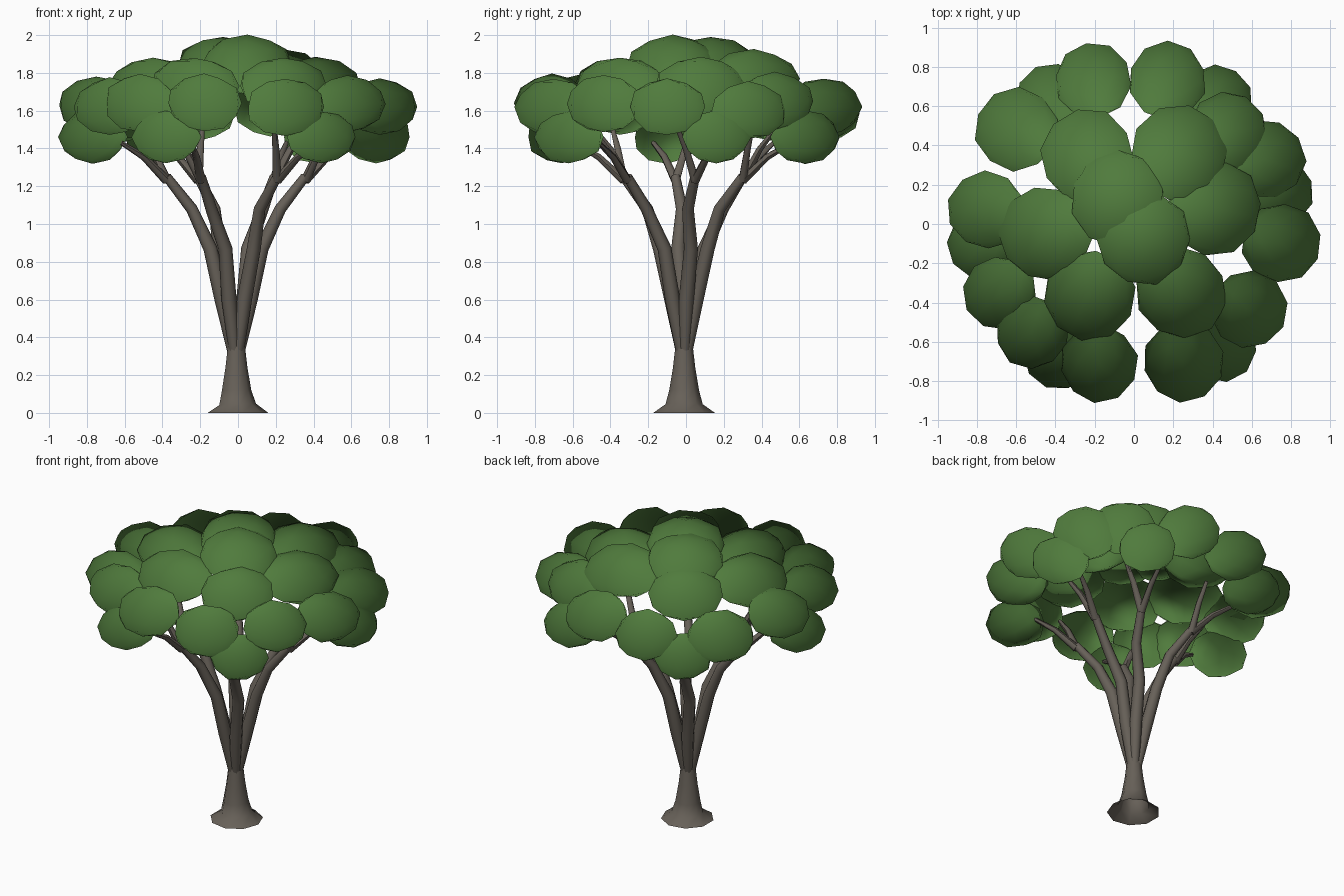
import bpy, bmesh, math, random
from mathutils import Vector, Matrix

if "Cube" in bpy.data.objects:
    bpy.data.objects.remove(bpy.data.objects["Cube"])

random.seed(4)


def material(name, rgb):
    m = bpy.data.materials.new(name)
    m.diffuse_color = (*rgb, 1)
    m.use_nodes = True
    m.node_tree.nodes["Principled BSDF"].inputs["Base Color"].default_value = m.diffuse_color
    return m


leaf = material("leaf green", (0.08, 0.198, 0.046))
bark = material("bark grey brown", (0.135, 0.118, 0.098))


def finish(bm, name, mat):
    me = bpy.data.meshes.new(name)
    bm.to_mesh(me)
    bm.free()
    me.materials.append(mat)
    ob = bpy.data.objects.new(name, me)
    bpy.context.collection.objects.link(ob)
    bpy.ops.object.select_all(action='DESELECT')
    ob.select_set(True)
    bpy.context.view_layer.objects.active = ob
    bpy.ops.object.shade_smooth_by_angle(angle=math.radians(60))
    return ob


def tube(bm, points, radii, sides=8, base=True):
    """Skin a path with rings that follow its direction."""
    pts = [Vector(p) for p in points]
    rings = []
    for i, (p, r) in enumerate(zip(pts, radii)):
        d = pts[min(i + 1, len(pts) - 1)] - pts[max(i - 1, 0)]
        q = Vector((0, 0, 1)).rotation_difference(d)
        rings.append([bm.verts.new(p + q @ Vector((r * math.cos(a), r * math.sin(a), 0)))
                      for a in (math.tau * k / sides for k in range(sides))])
    for a, b in zip(rings, rings[1:]):
        for k in range(sides):
            j = (k + 1) % sides
            bm.faces.new((a[k], a[j], b[j], b[k]))
    if base:
        bm.faces.new(rings[0][::-1])
    bm.faces.new(rings[-1])


def polar(r, deg, z):
    a = math.radians(deg)
    return Vector((r * math.cos(a) - 0.01, r * math.sin(a) - 0.01, z))


# Flared trunk, hollow underneath
bm = bmesh.new()
tube(bm, [(-0.005, -0.01, 0), (-0.005, -0.01, 0.045), (-0.01, -0.01, 0.12),
          (-0.01, -0.01, 0.24), (-0.01, -0.01, 0.36)],
     (0.166, 0.1, 0.08, 0.06, 0.046), 9, base=False)
finish(bm, "trunk", bark)

# Six stems, each forking into two twigs that reach the foliage
for n, ang in enumerate((9, 57, 123, 187, 240, 306)):
    bm = bmesh.new()
    path = [polar(r, ang + w, z) for r, w, z in (
        (0.018, 0, 0.33), (0.075, 0, 0.6), (0.14, 6, 0.87), (0.235, -4, 1.08), (0.37, 0, 1.25))]
    tube(bm, path, (0.03, 0.04, 0.037, 0.031, 0.025))
    for turn, r, z in ((8, 0.63, 1.43), (-13, 0.52, 1.51)):
        end = polar(r, ang + turn, z)
        mid = path[-1].lerp(end, 0.5) + Vector((0, 0, 0.015))
        tube(bm, [path[-1] - Vector((0, 0, 0.02)), mid, end], (0.025, 0.019, 0.012), 6)
    finish(bm, f"stem_{n + 1}", bark)

# Foliage tiers: (height, half height, clumps as x, y, radius, height shift)
tiers = {
    "crown": (1.84, 0.155, [(-0.08, 0.13, 0.24, -0.005), (0.05, -0.07, 0.24, 0)]),
    "upper": (1.73, 0.15, [(-0.24, 0.35, 0.235, 0), (0.23, 0.36, 0.24, 0.04),
                           (0.41, 0.08, 0.24, 0), (0.24, -0.35, 0.23, 0),
                           (-0.23, -0.36, 0.23, 0), (-0.45, -0.05, 0.235, 0)]),
    "outer": (1.63, 0.15, [(-0.21, 0.73, 0.19, -0.04), (0.17, 0.73, 0.195, -0.01),
                           (-0.6, 0.48, 0.21, -0.04), (-0.75, 0.07, 0.195, 0),
                           (-0.68, -0.35, 0.185, -0.01), (-0.52, -0.55, 0.185, 0.01),
                           (-0.18, -0.71, 0.195, 0.01), (0.25, -0.7, 0.205, -0.01),
                           (0.58, -0.435, 0.195, 0.005), (0.75, -0.1, 0.2, -0.01),
                           (0.67, 0.33, 0.2, -0.03), (0.48, 0.47, 0.2, 0.02)]),
    "lower": (1.46, 0.138, [(-0.42, 0.63, 0.18, 0), (0.42, 0.63, 0.18, 0),
                            (0.73, 0.16, 0.18, 0), (-0.77, -0.1, 0.18, 0),
                            (0.44, -0.62, 0.18, 0), (-0.38, -0.66, 0.18, 0)]),
}
canopy_centre = Vector((0, 0, 1.35))
for tier, (z, h, clumps) in tiers.items():
    for n, (x, y, r, dz) in enumerate(clumps):
        bm = bmesh.new()
        bmesh.ops.create_icosphere(bm, subdivisions=2, radius=1)
        for v in bm.verts:
            v.co *= random.uniform(0.98, 1.05)
        centre = Vector((x, y, z + dz))
        bm.transform(Matrix.Translation(centre) @ Matrix.Diagonal((r, r, h, 1))
                     @ Matrix.Rotation(random.uniform(0, math.tau), 4, 'Z'))
        ob = finish(bm, f"{tier}_foliage_{n + 1}", leaf)
        # Soft shading that follows the whole canopy as well as the clump
        me = ob.data
        me.normals_split_custom_set_from_vertices(
            [((v.co - canopy_centre).normalized() + 0.5 * (v.co - centre).normalized()).normalized()
             for v in me.vertices])
